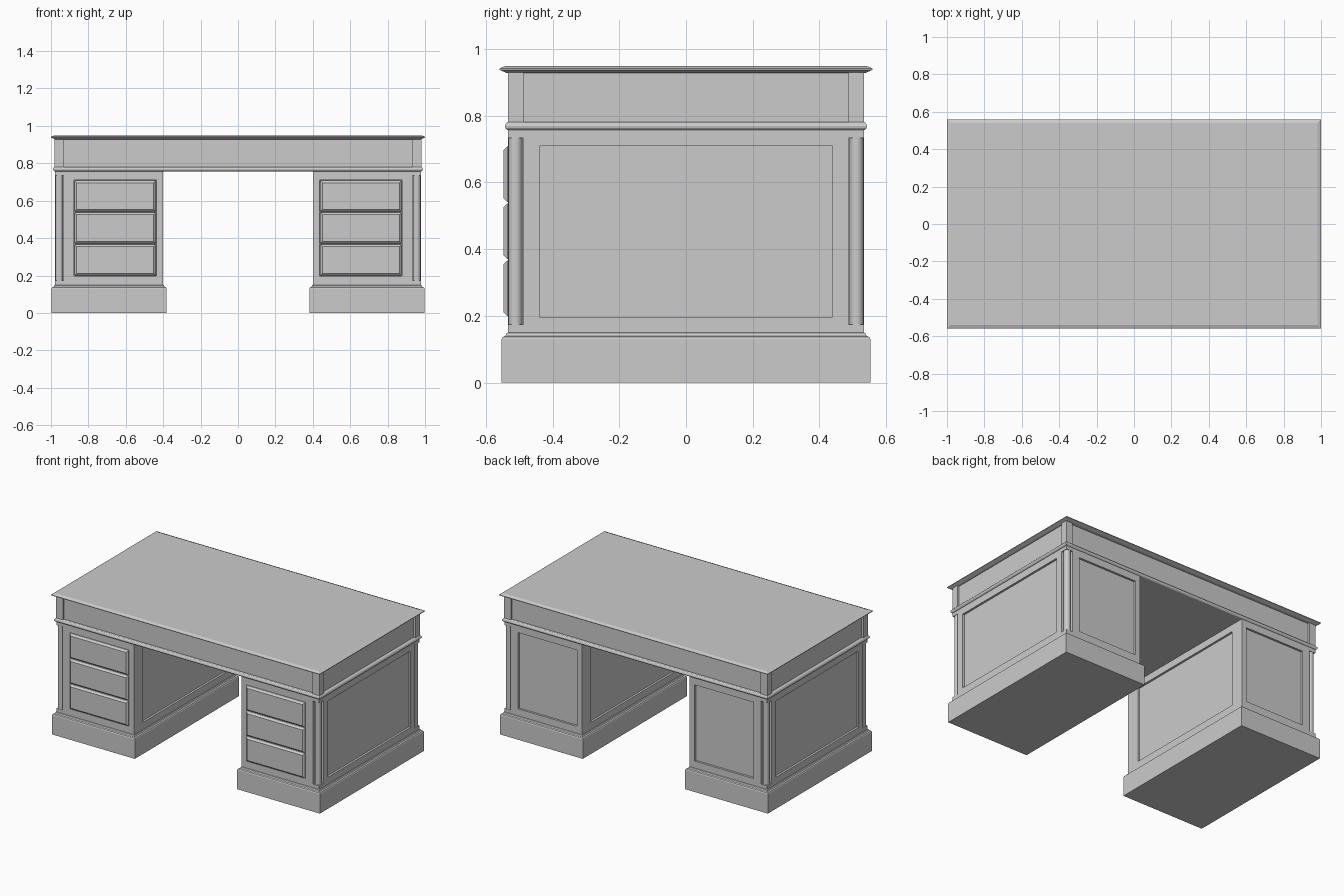
import bpy, bmesh

if "Cube" in bpy.data.objects:
    bpy.data.objects.remove(bpy.data.objects["Cube"])

X0, X1, Y = 0.40, 0.978, 0.534      # right pedestal: inner x, outer x, half depth
NOTCH = 0.046                       # corner notch that holds a column
DEPTH = 0.014                       # panel recess


def finish(name, bm, mirror=(False, False)):
    bmesh.ops.recalc_face_normals(bm, faces=bm.faces)
    me = bpy.data.meshes.new(name)
    bm.to_mesh(me)
    bm.free()
    ob = bpy.data.objects.new(name, me)
    bpy.context.collection.objects.link(ob)
    if any(mirror):
        add_mirror(ob, *mirror)
    return ob


def add_mirror(ob, x=True, y=False):
    m = ob.modifiers.new("mirror", 'MIRROR')
    m.use_axis = (x, y, False)
    m.use_mirror_merge = False


def loft(bm, x0, x1, y0, y1, profile, axis='Z'):
    """Stack rectangles grown by an offset: profile = [(offset, height)]."""
    rings = []
    for o, h in profile:
        pts = [(x0 - o, y0 - o), (x1 + o, y0 - o), (x1 + o, y1 + o), (x0 - o, y1 + o)]
        rings.append([bm.verts.new((a, b, h) if axis == 'Z' else (a, h, b)) for a, b in pts])
    for r, s in zip(rings, rings[1:]):
        for i in range(4):
            j = (i + 1) % 4
            bm.faces.new((r[i], r[j], s[j], s[i]))
    bm.faces.new(rings[0])
    bm.faces.new(rings[-1])


def box(bm, x0, x1, y0, y1, z0, z1):
    loft(bm, x0, x1, y0, y1, [(0, z0), (0, z1)])


# Desk top with bevelled edge
bm = bmesh.new()
loft(bm, -1, 1, -0.56, 0.56,
     [(-0.023, 0.928), (0, 0.938), (0, 0.942), (-0.02, 0.95)])
finish("desk_top", bm)

# Frieze: recessed band and corner posts
bm = bmesh.new()
box(bm, -0.98 + DEPTH, 0.98 - DEPTH, -Y + DEPTH, Y - DEPTH, 0.765, 0.935)
finish("frieze_panel", bm)
bm = bmesh.new()
box(bm, 0.93, 0.98, 0.487, Y, 0.77, 0.932)
finish("frieze_corner_post", bm, (True, True))

# Moulding below the frieze
bm = bmesh.new()
loft(bm, -0.98, 0.98, -Y, Y,
     [(0, 0.757), (0.004, 0.759), (0.008, 0.764), (0.009, 0.769),
      (0.007, 0.775), (0.003, 0.78), (0, 0.781)])
finish("frieze_moulding", bm)

# Pedestal body with panel recesses and column notches cut away
bm = bmesh.new()
box(bm, X0, X1, -Y, Y, 0.14, 0.76)
body = finish("pedestal_body", bm)
bm = bmesh.new()
PX0, PX1, PZ0, PZ1 = 0.437, 0.877, 0.197, 0.71
box(bm, X1 - DEPTH, X1 + 0.1, -0.44, 0.44, PZ0, PZ1)
box(bm, X0 - 0.1, X0 + DEPTH, -0.44, 0.44, PZ0, PZ1)
box(bm, PX0, PX1, Y - DEPTH, Y + 0.1, PZ0, PZ1)
box(bm, PX0, PX1, -Y - 0.1, -Y + DEPTH, PZ0, PZ1)
for s in (-1, 1):
    a, b = sorted((s * (Y - NOTCH), s * (Y + 0.1)))
    box(bm, X1 - NOTCH, X1 + 0.1, a, b, 0.174, 0.734)
cutter = finish("recess_cutter", bm)
cutter.hide_render = True
mod = body.modifiers.new("recesses", 'BOOLEAN')
mod.operation, mod.solver, mod.object = 'DIFFERENCE', 'EXACT', cutter
bpy.context.view_layer.objects.active = body
bpy.ops.object.modifier_apply(modifier=mod.name)
bpy.data.objects.remove(cutter)
add_mirror(body)

# Plinth
bm = bmesh.new()
loft(bm, X0, X1, -Y, Y,
     [(0.019, 0), (0.019, 0.13), (0.016, 0.136), (0.008, 0.14), (0.004, 0.148), (0, 0.15)])
finish("pedestal_plinth", bm, (True, False))

# Drawer fronts with bevelled edges
height = (PZ1 - PZ0) / 3
for i in range(3):
    z = PZ0 + i * height
    bm = bmesh.new()
    loft(bm, PX0 + 0.002, PX1 - 0.002, z + 0.002, z + height - 0.002,
         [(0, -Y + DEPTH + 0.004), (0, -Y - 0.002), (-0.012, -Y - 0.014)], axis='Y')
    finish(f"drawer_front_{i + 1}", bm, (True, False))

# Round corner columns
bpy.ops.mesh.primitive_cylinder_add(vertices=24, radius=0.021, depth=0.564)
column = bpy.context.object
column.name = "corner_column"
bpy.ops.object.shade_smooth_by_angle()
for v in column.data.vertices:
    v.co.x += X1 - 0.0225
    v.co.y += Y - 0.0225
    v.co.z += 0.454
add_mirror(column, True, True)
column.location = (0, 0, 0)
